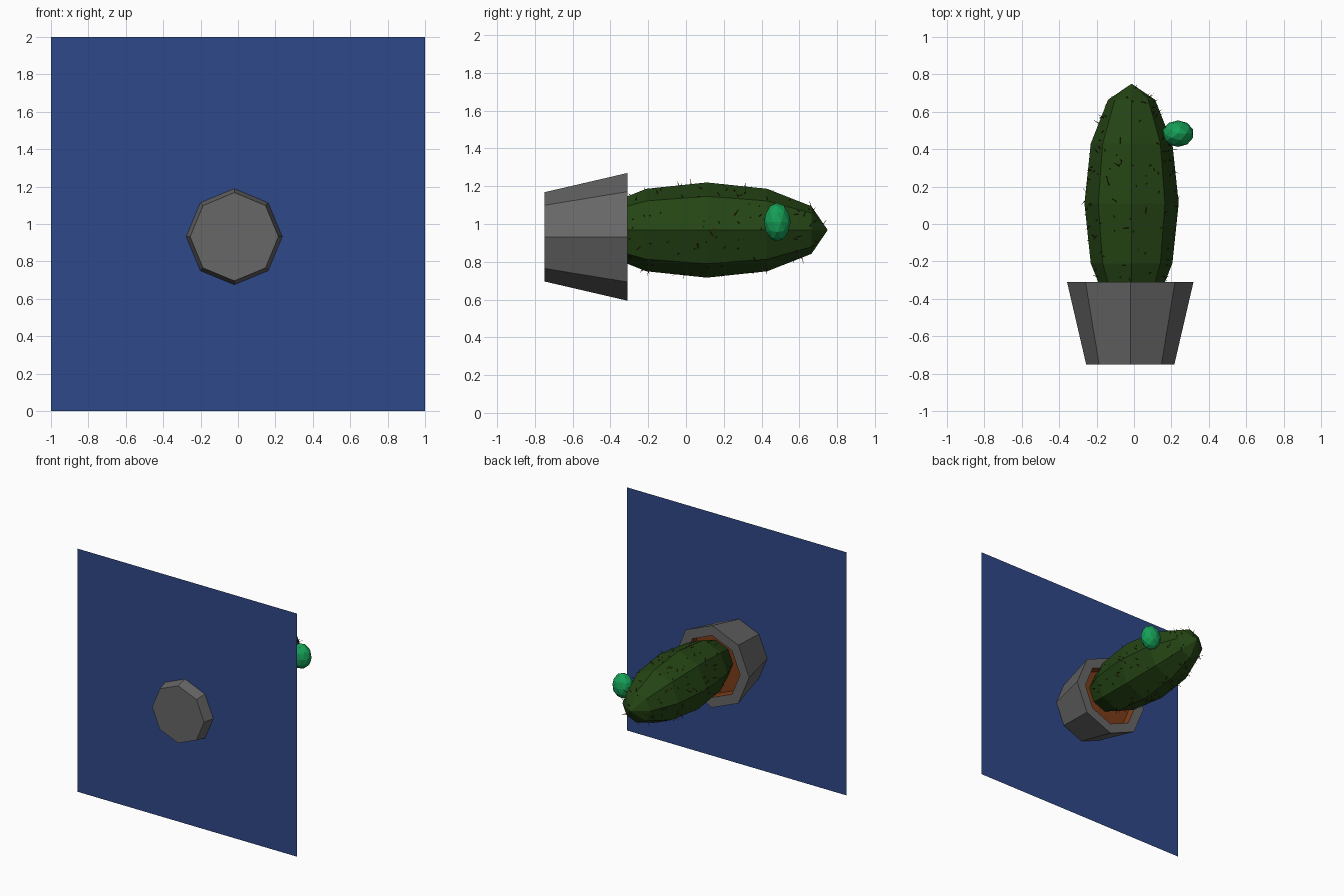
import bpy, bmesh, math, random
from mathutils import Matrix, Vector

if "Cube" in bpy.data.objects:
    bpy.data.objects.remove(bpy.data.objects["Cube"])

random.seed(4)


def material(name, rgb):
    m = bpy.data.materials.new(name)
    m.diffuse_color = (*rgb, 1)
    m.use_nodes = True
    m.node_tree.nodes["Principled BSDF"].inputs["Base Color"].default_value = m.diffuse_color
    return m


blue = material("wall blue", (0.028, 0.066, 0.25))
grey = material("pot grey", (0.135, 0.135, 0.135))
brown = material("soil brown", (0.2, 0.045, 0.01))
green = material("cactus green", (0.018, 0.058, 0.007))
bright = material("bud green", (0.008, 0.35, 0.095))
red = material("spine red", (0.1, 0.012, 0.004))


def finish(name, bm, *mats):
    mesh = bpy.data.meshes.new(name)
    bm.to_mesh(mesh)
    bm.free()
    for m in mats:
        mesh.materials.append(m)
    obj = bpy.data.objects.new(name, mesh)
    bpy.context.collection.objects.link(obj)
    return obj


def place(centre, scale=(1, 1, 1)):
    """Scale, then tip the z axis over to +y and move to the centre."""
    return (Matrix.Translation(centre) @ Matrix.Rotation(-math.pi / 2, 4, 'X')
            @ Matrix.Diagonal((*scale, 1)))


# Upright wall sheet the pot is stuck through
bm = bmesh.new()
bmesh.ops.create_grid(bm, x_segments=1, y_segments=1, size=1,
                      matrix=Matrix.Translation((0, -0.66, 1)) @ Matrix.Rotation(math.pi / 2, 4, 'X'))
finish("wall", bm, blue)

# Eight-sided pot lying on its side: base, flared wall, rim, sunken soil
bm = bmesh.new()
profile = [(0.236, 0), (0.338, 0.44), (0.255, 0.44), (0.245, 0.38)]
rings = []
for r, h in profile:
    rings.append([bm.verts.new((r * math.cos(i * math.pi / 4), r * math.sin(i * math.pi / 4), h))
                  for i in range(8)])
bm.faces.new(rings[0][::-1])
for k, (a, b) in enumerate(zip(rings, rings[1:])):
    for i in range(8):
        j = (i + 1) % 8
        f = bm.faces.new((a[i], a[j], b[j], b[i]))
        f.material_index = 1 if k == 2 else 0
bm.faces.new(rings[-1]).material_index = 1
bm.transform(place((-0.02, -0.75, 0.932)))
finish("pot", bm, grey, brown)

# Cactus body: stretched low-poly sphere
centre, size = Vector((-0.013, 0.11, 0.968)), (0.252, 0.252, 0.64)
bm = bmesh.new()
bmesh.ops.create_uvsphere(bm, u_segments=8, v_segments=6, radius=1)
bmesh.ops.triangulate(bm, faces=bm.faces[:])
bm.transform(place(centre, size))
bm.normal_update()
# Spine positions: random points on the faces above the pot
spots = []
faces = bm.faces[:]
areas = [f.calc_area() for f in faces]
while len(spots) < 170:
    f = random.choices(faces, areas)[0]
    a, b, c = (v.co for v in f.verts)
    s, t = random.random(), random.random()
    if s + t > 1:
        s, t = 1 - s, 1 - t
    p = a + (b - a) * s + (c - a) * t
    if p.y > -0.3:
        spots.append((p, f.normal.copy()))
finish("cactus_body", bm, green)

# Spines: thin three-sided needles leaning at random
bm = bmesh.new()
for p, n in spots:
    lean = Vector([random.uniform(-0.7, 0.7) for _ in range(3)])
    d = (n + lean).normalized()
    length = random.uniform(0.015, 0.045)
    m = Matrix.Translation(p + d * length * 0.4) @ d.to_track_quat('Z', 'Y').to_matrix().to_4x4()
    bmesh.ops.create_cone(bm, cap_ends=False, segments=3, radius1=0.003, radius2=0.0005,
                          depth=length, matrix=m)
finish("spines", bm, red)

# Small bright bud on the side
bm = bmesh.new()
bmesh.ops.create_icosphere(bm, subdivisions=2, radius=1)
bm.transform(Matrix.Translation((0.235, 0.483, 1.01)) @ Matrix.Diagonal((0.085, 0.071, 0.102, 1)))
finish("bud", bm, bright)
